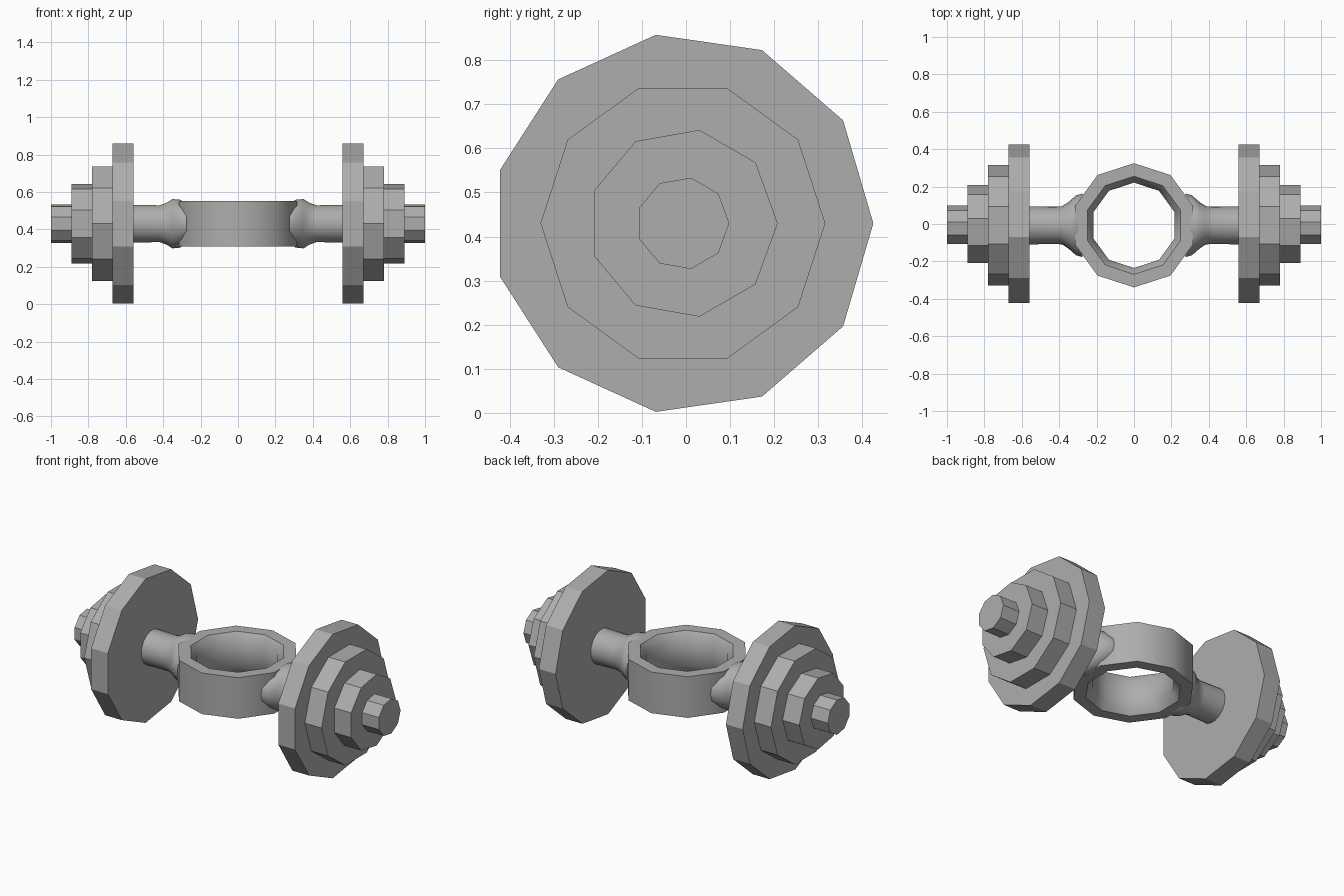
import bpy, bmesh
from math import cos, sin, pi, radians

cube = bpy.data.objects.get("Cube")
if cube:
    bpy.data.objects.remove(cube)

MID_Z = 0.43   # height of the bar axis
MID_Y = -0.007

grey = bpy.data.materials.new("plain_grey")
grey.use_nodes = True
colour = (0.42, 0.42, 0.42, 1)
grey.diffuse_color = colour
grey.node_tree.nodes["Principled BSDF"].inputs["Base Color"].default_value = colour


def loft(name, loops, closed=False, smooth=None):
    """Skin equal-length loops of points; cap the ends unless closed."""
    bm = bmesh.new()
    rows = [[bm.verts.new(p) for p in loop] for loop in loops]
    n = len(rows[0])
    pairs = list(zip(rows, rows[1:]))
    if closed:
        pairs.append((rows[-1], rows[0]))
    else:
        bm.faces.new(rows[0])
        bm.faces.new(rows[-1])
    for a, b in pairs:
        for i in range(n):
            j = (i + 1) % n
            bm.faces.new((a[i], a[j], b[j], b[i]))
    bmesh.ops.recalc_face_normals(bm, faces=bm.faces)
    mesh = bpy.data.meshes.new(name)
    bm.to_mesh(mesh)
    bm.free()
    mesh.materials.append(grey)
    obj = bpy.data.objects.new(name, mesh)
    bpy.context.collection.objects.link(obj)
    if smooth:
        bpy.ops.object.select_all(action='DESELECT')
        obj.select_set(True)
        bpy.context.view_layer.objects.active = obj
        bpy.ops.object.shade_smooth_by_angle(angle=radians(smooth))
    return obj


def section(x, ry, rz, n):
    """Polygon across the bar, first corner towards the back."""
    return [(x, MID_Y + ry * cos(2 * pi * i / n), MID_Z + rz * sin(2 * pi * i / n))
            for i in range(n)]


# Weights, end knobs and flared bars, mirrored on both sides
plates = [("large_plate", 0.56, 0.67, 0.432, 11),
          ("medium_plate", 0.67, 0.78, 0.323, 10),
          ("small_plate", 0.78, 0.89, 0.215, 9),
          ("end_knob", 0.89, 1.0, 0.105, 9)]
flare = [(0.565, 0.102, 0.102), (0.42, 0.1, 0.1), (0.385, 0.102, 0.112),
         (0.35, 0.125, 0.134), (0.31, 0.16, 0.13), (0.275, 0.17, 0.11)]
for side, s in (("left", 1), ("right", -1)):
    for name, x0, x1, r, n in plates:
        loft(f"{side}_{name}", [section(s * x, r, r, n) for x in (x0, x1)])
    loft(f"{side}_bar", [section(s * x, ry, rz, 18) for x, ry, rz in flare], smooth=40)

# Centre ring: ten-sided band with bevelled inner rims
profile = [(0.332, -0.122), (0.332, 0.122), (0.262, 0.122), (0.228, 0.075),
           (0.228, -0.075), (0.262, -0.122)]
loft("centre_ring",
     [[(r * sin(2 * pi * i / 10), MID_Y + r * cos(2 * pi * i / 10), MID_Z + z)
       for i in range(10)] for r, z in profile], closed=True, smooth=40)
